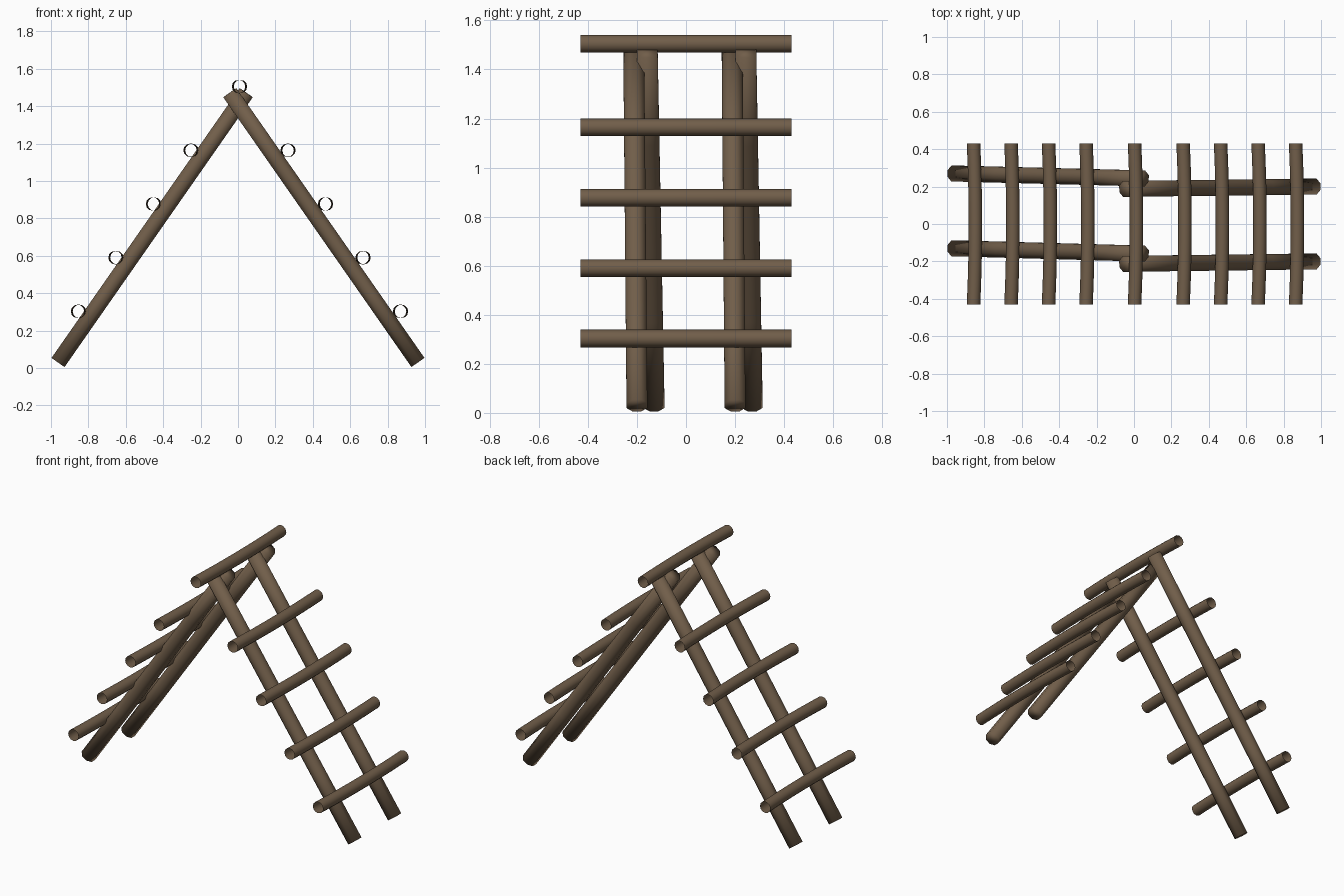
import bpy, bmesh, math
from mathutils import Vector

if "Cube" in bpy.data.objects:
    bpy.data.objects.remove(bpy.data.objects["Cube"])

wood = bpy.data.materials.new("brown wood")
wood.diffuse_color = (0.165, 0.112, 0.068, 1)
wood.use_nodes = True
wood.node_tree.nodes["Principled BSDF"].inputs["Base Color"].default_value = wood.diffuse_color


def pole(name, path, radius, sides, capped, turn=0.0):
    """Round pole swept along a nearly straight path."""
    bm = bmesh.new()
    axis = (path[-1] - path[0]).normalized()
    side = Vector((0, 1, 0)) if abs(axis.y) < 0.9 else Vector((1, 0, 0))
    u = (side - axis * side.dot(axis)).normalized()
    v = axis.cross(u)
    rings = []
    for p in path:
        ring = []
        for i in range(sides):
            a = 2 * math.pi * i / sides + turn
            ring.append(bm.verts.new(p + radius * (u * math.cos(a) + v * math.sin(a))))
        rings.append(ring)
    for a, b in zip(rings, rings[1:]):
        for i in range(sides):
            j = (i + 1) % sides
            bm.faces.new((a[i], a[j], b[j], b[i]))
    if capped:
        bm.faces.new(rings[0][::-1])
        bm.faces.new(rings[-1])
    for f in bm.faces:
        f.smooth = True
    mesh = bpy.data.meshes.new(name)
    bm.to_mesh(mesh)
    bm.free()
    mesh.materials.append(wood)
    ob = bpy.data.objects.new(name, mesh)
    bpy.context.collection.objects.link(ob)
    return ob


def line(a, b, n):
    a, b = Vector(a), Vector(b)
    return [a.lerp(b, i / n) for i in range(n + 1)]


# Crossing legs: solid poles, foot y and top y for each
for name, s, y0, y1 in (("right_leg_front", 1, -0.20, -0.213),
                        ("right_leg_back", 1, 0.20, 0.188),
                        ("left_leg_front", -1, -0.13, -0.158),
                        ("left_leg_back", -1, 0.27, 0.244)):
    pole(name, line((s * 0.962, y0, 0.030), (-s * 0.044, y1, 1.472), 4),
         0.046, 8, True, math.pi / 8)


# Rungs: hollow open poles, slightly bowed towards +x
def rung(name, x, z):
    path = [p + Vector((0.010 * (1 - (p.y / 0.43) ** 2), 0, 0))
            for p in line((x, -0.43, z), (x, 0.43, z), 8)]
    pole(name, path, 0.036, 12, False)


rung("top_bar", 0.003, 1.505)
for i in range(4):
    for side, s in (("right", 1), ("left", -1)):
        rung(f"{side}_rung_{i + 1}", 0.003 + s * (0.861 - 0.2005 * i), 0.303 + 0.287 * i)
